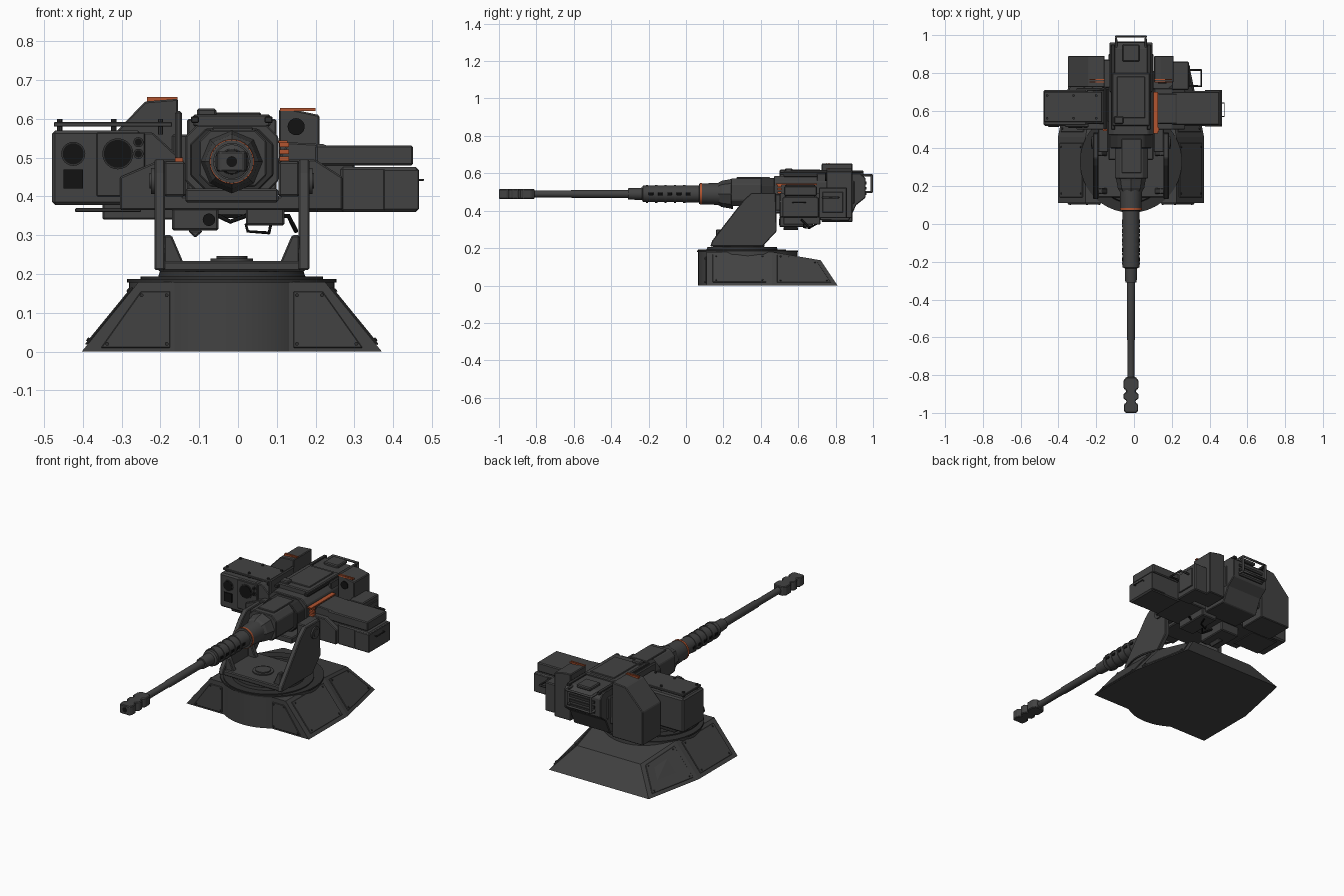
import bpy, bmesh, math
from mathutils import Vector

if "Cube" in bpy.data.objects:
    bpy.data.objects.remove(bpy.data.objects["Cube"])

C = -0.016   # centre line of mount and gun
BZ = 0.49    # bore height


def material(name, rgb):
    m = bpy.data.materials.new(name)
    m.use_nodes = True
    m.diffuse_color = (*rgb, 1)
    b = m.node_tree.nodes["Principled BSDF"]
    b.inputs["Base Color"].default_value = (*rgb, 1)
    b.inputs["Roughness"].default_value = 0.6
    return m


GREY = material("gunmetal grey", (0.055, 0.055, 0.055))
DARK = material("dark steel", (0.03, 0.03, 0.03))
BLACK = material("black", (0.006, 0.006, 0.006))
ORANGE = material("orange", (0.45, 0.09, 0.03))


def finish(name, bm, mat, bevel=0, smooth=False):
    bmesh.ops.recalc_face_normals(bm, faces=bm.faces)
    me = bpy.data.meshes.new(name)
    bm.to_mesh(me)
    bm.free()
    ob = bpy.data.objects.new(name, me)
    bpy.context.collection.objects.link(ob)
    me.materials.append(mat)
    if bevel:
        mod = ob.modifiers.new("bevel", "BEVEL")
        mod.width, mod.segments, mod.limit_method = bevel, 1, "ANGLE"
    if smooth:
        bpy.ops.object.select_all(action="DESELECT")
        ob.select_set(True)
        bpy.context.view_layer.objects.active = ob
        bpy.ops.object.shade_smooth_by_angle(angle=math.radians(35))
    return ob


def slab(name, pts, vec, mat=GREY, bevel=0):
    """Polygon in space pushed along a vector."""
    bm = bmesh.new()
    f = bm.faces.new([bm.verts.new(p) for p in pts])
    ext = bmesh.ops.extrude_face_region(bm, geom=[f], use_keep_orig=True)
    bmesh.ops.translate(bm, vec=vec, verts=[v for v in ext["geom"] if isinstance(v, bmesh.types.BMVert)])
    return finish(name, bm, mat, bevel)


def prism(name, pts, axis, a, b, mat=GREY, bevel=0.004):
    place = {"x": lambda p: (a, *p), "y": lambda p: (p[0], a, p[1]), "z": lambda p: (*p, a)}[axis]
    return slab(name, [place(p) for p in pts], Vector([(b - a) * (axis == k) for k in "xyz"]), mat, bevel)


def box(name, x0, x1, y0, y1, z0, z1, mat=GREY, bevel=0.005):
    return prism(name, [(x0, y0), (x1, y0), (x1, y1), (x0, y1)], "z", z0, z1, mat, bevel)


def octagon(x0, x1, z0, z1, c):
    return [(x0 + c, z0), (x1 - c, z0), (x1, z0 + c), (x1, z1 - c),
            (x1 - c, z1), (x0 + c, z1), (x0, z1 - c), (x0, z0 + c)]


def lathe(name, prof, origin, axis, mat=GREY, n=32):
    """Profile of (position along axis, radius), closed at both ends."""
    bm = bmesh.new()
    o, d = Vector(origin), Vector(axis).normalized()
    q = Vector((0, 0, 1)).rotation_difference(d)
    rings = []
    for t, r in prof:
        rings.append([bm.verts.new(o + q @ Vector((r * math.cos(2 * math.pi * i / n),
                      r * math.sin(2 * math.pi * i / n), t))) for i in range(n)])
    for r0, r1 in zip(rings, rings[1:]):
        for i in range(n):
            bm.faces.new((r0[i], r0[(i + 1) % n], r1[(i + 1) % n], r1[i]))
    bm.faces.new(rings[0])
    bm.faces.new(rings[-1])
    return finish(name, bm, mat, 0, n > 8)


def disc(name, p, r, h, axis, mat=GREY, n=24):
    return lathe(name, [(0, r), (h, r)], p, axis, mat, n)


def tube(name, pts, r, mat=GREY):
    cu = bpy.data.curves.new(name, "CURVE")
    cu.dimensions, cu.bevel_depth, cu.bevel_resolution, cu.use_fill_caps = "3D", r, 1, True
    sp = cu.splines.new("POLY")
    sp.points.add(len(pts) - 1)
    for s, p in zip(sp.points, pts):
        s.co = (*p, 1)
    ob = bpy.data.objects.new(name, cu)
    bpy.context.collection.objects.link(ob)
    cu.materials.append(mat)


def panel(name, quad, inset=0.82, th=0.006):
    """Bolted cover plate lying on a quad; normal points away from the base middle."""
    q = [Vector(p) for p in quad]
    mid = sum(q, Vector()) / 4
    n = (q[1] - q[0]).cross(q[3] - q[0]).normalized()
    if n.dot(mid - Vector((C, 0.42, 0.05))) < 0:
        n = -n
    slab(name, [mid + (p - mid) * inset for p in q], n * th, GREY, 0.002)
    for p in q:
        disc(name + "_bolt", mid + (p - mid) * inset * 0.86 + n * th, 0.005, 0.004, n, DARK, 8)


# Base: faceted skirt with bolted panels and a round front
def ring(half_a, half_b, ya, yb, za, zb):
    return [(C - half_a, 0.11, za), (C - half_a, ya, za), (C - half_b, yb, zb),
            (C + half_b, yb, zb), (C + half_a, ya, za), (C + half_a, 0.11, za)]


low, high = ring(0.387, 0.315, 0.46, 0.81, 0, 0), ring(0.24, 0.2, 0.46, 0.72, 0.18, 0.135)
bm = bmesh.new()
for p in low + high:
    bm.verts.new(p)
bmesh.ops.convex_hull(bm, input=bm.verts)
bmesh.ops.dissolve_limit(bm, angle_limit=0.02, verts=bm.verts, edges=bm.edges)
finish("base_skirt", bm, GREY)
for i in (0, 1, 3, 4):
    panel("base_side_panel", [low[i], low[i + 1], high[i + 1], high[i]])
for s in (-1, 1):
    panel("base_front_panel", [(C + s * x, 0.11, z) for x, z in
          ((0.155, 0.005), (0.345, 0.005), (0.235, 0.16), (0.155, 0.16))], 0.94)
disc("base_front_drum", (C, 0.33, 0), 0.265, 0.18, (0, 0, 1), n=64)
disc("base_drum_rim", (C, 0.33, 0.178), 0.27, 0.009, (0, 0, 1), DARK, 64)
lathe("turret_ring", [(0, 0.235), (0.008, 0.235), (0.008, 0.19), (0.022, 0.185)], (C, 0.3, 0.185), (0, 0, 1), DARK, 64)

# Yoke: floor, two arms, corner gussets and pivots
box("yoke_floor", C - 0.19, C + 0.19, 0.14, 0.42, 0.206, 0.234)
lathe("yoke_hub", [(0, 0.055), (0.008, 0.055), (0.008, 0.04), (0.014, 0.04)], (C, 0.25, 0.232), (0, 0, 1))
ARM = [(0.13, 0.21), (0.14, 0.24), (0.31, 0.46), (0.35, 0.495), (0.48, 0.495), (0.485, 0.29), (0.41, 0.21)]
for s in (-1, 1):
    a, b = sorted((C + s * 0.172, C + s * 0.2))
    prism("yoke_arm", ARM, "x", a, b)
    for y in (0.16, 0.36):
        prism("yoke_gusset", [(C + s * 0.175, 0.3), (C + s * 0.175, 0.23), (C + s * 0.125, 0.23), (C + s * 0.155, 0.3)],
              "y", y, y + 0.03)
    lathe("yoke_pivot", [(0, 0.034), (0.008, 0.034), (0.008, 0.02), (0.012, 0.02)],
          (C + s * 0.2, 0.43, 0.44), (s, 0, 0))
    box("trunnion_block", *sorted((C + s * 0.12, C + s * 0.175)), 0.38, 0.55, 0.4, 0.49)

# Cradle carrying the receiver
prism("cradle", [(-0.305, 0.365), (0.27, 0.365), (0.27, 0.45), (0.2, 0.495), (0.108, 0.495), (0.108, 0.4),
                 (-0.14, 0.4), (-0.14, 0.495), (-0.2, 0.495), (-0.305, 0.45)], "y", 0.5, 0.72)
box("cradle_tray", C - 0.12, C + 0.12, 0.34, 0.72, 0.385, 0.42)
box("cradle_left_post", -0.162, -0.145, 0.5, 0.72, 0.49, 0.62)
box("lower_sensor", -0.17, -0.05, 0.5, 0.68, 0.312, 0.37)
prism("lower_sensor_wedge", [(-0.13, 0.312), (-0.11, 0.293), (-0.09, 0.312)], "y", 0.52, 0.6)
disc("lower_sensor_lens", (-0.075, 0.5, 0.34), 0.016, 0.004, (0, -1, 0), BLACK)
box("lower_motor", 0.02, 0.12, 0.52, 0.72, 0.325, 0.37)
tube("cable_loop", [(0.02, 0.63, 0.33), (0.025, 0.63, 0.31), (0.08, 0.66, 0.306), (0.085, 0.7, 0.33)], 0.004, BLACK)
tube("side_cable", [(-0.05, 0.6, 0.35), (-0.02, 0.55, 0.335), (0.02, 0.6, 0.35), (0.13, 0.62, 0.35), (0.15, 0.66, 0.31)],
     0.006, BLACK)

# Gun: receiver, jacket, barrel and muzzle brake
prism("receiver_front", octagon(C - 0.085, C + 0.09, 0.425, 0.572, 0.03), "y", 0.24, 0.48)
prism("receiver_collar", octagon(C - 0.108, C + 0.108, 0.415, 0.575, 0.04), "y", 0.4, 0.5, DARK)
prism("receiver_main", octagon(C - 0.12, C + 0.12, 0.41, 0.585, 0.03), "y", 0.47, 0.9)
prism("receiver_rear", [(0.7, 0.35), (0.87, 0.345), (0.91, 0.43), (0.96, 0.47), (0.96, 0.575), (0.93, 0.6), (0.7, 0.6)],
      "x", C - 0.115, C + 0.115)
box("receiver_top_panel", C - 0.05, C + 0.055, 0.27, 0.45, 0.568, 0.579, GREY, 0.003)
box("feed_cover", C - 0.1, C + 0.1, 0.52, 0.8, 0.58, 0.612)
box("feed_cover_plate", C - 0.075, C + 0.075, 0.56, 0.78, 0.608, 0.617, GREY, 0.003)
box("cover_latch", C - 0.09, C - 0.04, 0.53, 0.57, 0.6, 0.627)
box("rear_sight_block", C - 0.045, C + 0.045, 0.86, 0.95, 0.595, 0.615)
for s in (-1, 1):
    box("cover_rail", *sorted((C + s * 0.085, C + s * 0.105)), 0.5, 0.95, 0.59, 0.606, DARK, 0.002)
for i in range(3):
    box("rear_vent", C - 0.08, C + 0.08, 0.958, 0.966, 0.485 + i * 0.028, 0.5 + i * 0.028, DARK, 0)
lathe("receiver_nose", [(0.17, 0.058), (0.19, 0.07), (0.23, 0.077), (0.25, 0.082)], (C, 0, BZ), (0, 1, 0), n=8)
lathe("barrel_jacket", [(-0.31, 0.03), (-0.235, 0.033), (-0.23, 0.044), (0.07, 0.045), (0.071, 0.055), (0.2, 0.06)],
      (C, 0, BZ), (0, 1, 0))
lathe("barrel", [(-0.83, 0.018), (-0.62, 0.018), (-0.61, 0.021), (-0.3, 0.022)], (C, 0, BZ), (0, 1, 0))
disc("orange_barrel_band", (C, 0.074, BZ), 0.0575, 0.011, (0, 1, 0), ORANGE, 32)
for i in range(5):
    for s in (-1, 1):
        box("jacket_vent", *sorted((C + s * 0.04, C + s * 0.047)), -0.2 + i * 0.05, -0.175 + i * 0.05,
            BZ - 0.008, BZ + 0.008, BLACK, 0.002)
    disc("jacket_rib", (C, -0.215 + i * 0.05, BZ), 0.048, 0.012, (0, 1, 0), GREY, 32)
edge = [(0.03, -1), (0.038, -0.985), (0.038, -0.955), (0.024, -0.945), (0.024, -0.935), (0.04, -0.925), (0.04, -0.9),
        (0.026, -0.89), (0.026, -0.88), (0.04, -0.87), (0.04, -0.83), (0.025, -0.81)]
prism("muzzle_brake", [(C + x, y) for x, y in edge] + [(C - x, y) for x, y in reversed(edge)],
      "z", BZ - 0.026, BZ + 0.026)
disc("muzzle_bore", (C, -0.995, BZ), 0.014, 0.0055, (0, -1, 0), BLACK)

# Sensor housing on the -x side
box("sensor_housing", -0.48, -0.25, 0.52, 0.71, 0.378, 0.57, GREY, 0.008)
prism("sensor_shoulder", [(-0.25, 0.4), (-0.25, 0.565), (-0.22, 0.565), (-0.15, 0.5), (-0.15, 0.4)], "y", 0.53, 0.71)
box("sensor_roof_plate", -0.475, -0.17, 0.54, 0.7, 0.58, 0.592, GREY, 0.002)
box("sensor_floor_plate", -0.42, -0.25, 0.54, 0.7, 0.36, 0.37, GREY, 0.002)
box("sensor_face_plate", -0.365, -0.24, 0.514, 0.53, 0.4, 0.565, GREY, 0.003)
for x in (-0.46, -0.32, -0.2):
    for y in (0.56, 0.68):
        disc("roof_stud", (x, y, 0.56), 0.007, 0.04, (0, 0, 1), DARK, 8)
for x, z, r, y in ((-0.425, 0.51, 0.027, 0.52), (-0.31, 0.51, 0.036, 0.514), (-0.257, 0.54, 0.009, 0.514),
                   (-0.257, 0.51, 0.009, 0.514)):
    disc("sensor_rim", (x, y, z), r + 0.004, 0.004, (0, -1, 0), DARK)
    disc("sensor_lens", (x, y, z), r, 0.006, (0, -1, 0), BLACK)
box("sensor_grille", -0.45, -0.4, 0.514, 0.53, 0.42, 0.47, BLACK, 0)

# Electronics box behind the sensor
prism("rear_electronics", [(-0.35, 0.34), (-0.35, 0.53), (-0.24, 0.645), (-0.155, 0.652), (-0.155, 0.34)],
      "y", 0.725, 0.89)
box("electronics_link", -0.17, -0.1, 0.72, 0.87, 0.4, 0.56)
for y in (0.75, 0.762):
    box("orange_left_stripe", -0.235, -0.156, y, y + 0.005, 0.645, 0.656, ORANGE, 0)
    box("orange_right_stripe", 0.108, 0.2, y, y + 0.005, 0.62, 0.628, ORANGE, 0)

# Ammunition box and feed chute on the +x side
prism("feed_chute", [(0.1, 0.49), (0.13, 0.54), (0.22, 0.535), (0.3, 0.5), (0.3, 0.37), (0.2, 0.37)], "y", 0.53, 0.69)
box("ammo_box", 0.265, 0.465, 0.52, 0.705, 0.36, 0.476, GREY, 0.006)
box("ammo_lid", 0.2, 0.452, 0.525, 0.7, 0.48, 0.532)
box("ammo_end_cap", 0.375, 0.467, 0.515, 0.71, 0.365, 0.47, GREY, 0.003)
tube("ammo_handle", [(0.465, 0.57, 0.443), (0.478, 0.57, 0.443), (0.478, 0.64, 0.443), (0.465, 0.64, 0.443)], 0.003, DARK)
box("orange_feed_guide", 0.104, 0.128, 0.48, 0.7, 0.538, 0.545, ORANGE, 0)
for i in range(3):
    box("orange_feed_tab", 0.107, 0.132, 0.49, 0.51, 0.492 + i * 0.018, 0.503 + i * 0.018, ORANGE, 0)
box("orange_left_tab", -0.163, -0.142, 0.492, 0.502, 0.49, 0.5, ORANGE, 0)

# Sight and rear boxes on the +x side
prism("sight_box", [(0.106, 0.36), (0.106, 0.625), (0.14, 0.625), (0.21, 0.61), (0.21, 0.36)], "y", 0.75, 0.89)
disc("sight_lens", (0.15, 0.75, 0.58), 0.022, 0.006, (0, -1, 0), BLACK)
box("side_battery", 0.2, 0.29, 0.71, 0.86, 0.36, 0.525)
box("battery_cover", 0.286, 0.297, 0.73, 0.84, 0.39, 0.5, GREY, 0.002)
tube("side_handle", [(0.29, 0.73, 0.47), (0.355, 0.73, 0.47), (0.355, 0.815, 0.47), (0.29, 0.815, 0.47)], 0.006, DARK)

# Rear grab frame
for z in (0.5, 0.59):
    tube("rear_handle", [(C - 0.078, 0.93, z), (C - 0.078, 0.993, z), (C + 0.078, 0.993, z), (C + 0.078, 0.93, z)], 0.007)
for s in (-1, 1):
    tube("rear_handle_post", [(C + s * 0.078, 0.993, 0.5), (C + s * 0.078, 0.993, 0.59)], 0.007)
